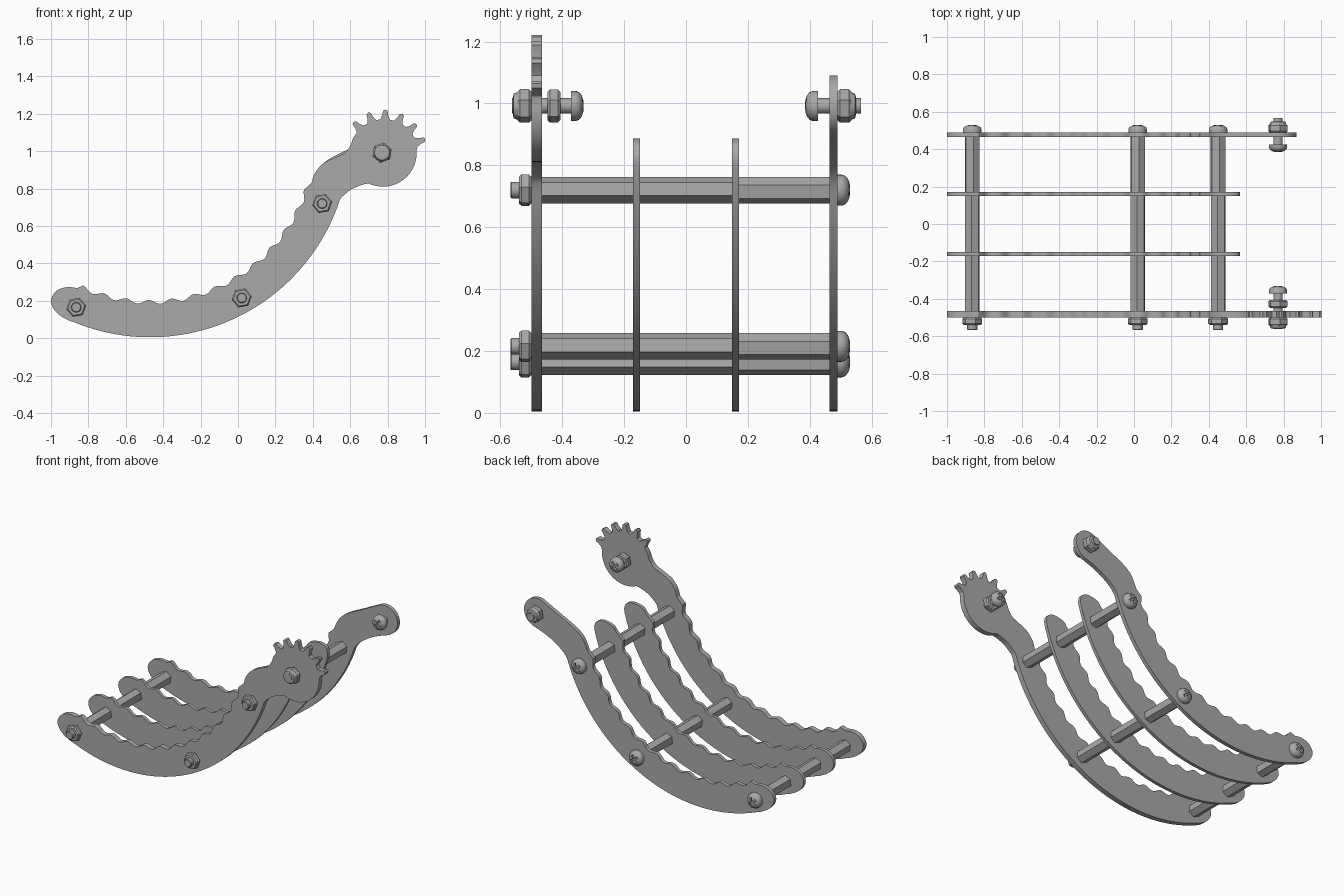
import bpy, bmesh, math
from mathutils import Vector, Matrix

if "Cube" in bpy.data.objects:
    bpy.data.objects.remove(bpy.data.objects["Cube"])

steel = bpy.data.materials.new("grey steel")
steel.use_nodes = True
GREY = (0.4, 0.4, 0.4, 1)
steel.diffuse_color = GREY
steel.node_tree.nodes["Principled BSDF"].inputs["Base Color"].default_value = GREY


def finish(name, bm, angle=30):
    bmesh.ops.recalc_face_normals(bm, faces=bm.faces)
    mesh = bpy.data.meshes.new(name)
    bm.to_mesh(mesh)
    bm.free()
    mesh.materials.append(steel)
    ob = bpy.data.objects.new(name, mesh)
    bpy.context.collection.objects.link(ob)
    bpy.ops.object.select_all(action='DESELECT')
    bpy.context.view_layer.objects.active = ob
    ob.select_set(True)
    bpy.ops.object.shade_smooth_by_angle(angle=math.radians(angle))
    return ob


def spline(points, steps=5):
    """Smooth curve through a few points."""
    p = [Vector(q) for q in points]
    p = [2 * p[0] - p[1]] + p + [2 * p[-1] - p[-2]]
    out = []
    for a, b, c, d in zip(p, p[1:], p[2:], p[3:]):
        for i in range(steps):
            t = i / steps
            out.append(0.5 * (2 * b + (c - a) * t + (2 * a - 5 * b + 4 * c - d) * t ** 2
                              + (3 * b - a - 3 * c + d) * t ** 3))
    return out + [p[-2]]


def polar(cx, cz, r, deg):
    a = math.radians(deg)
    return Vector((cx + r * math.cos(a), cz + r * math.sin(a)))


# Shared curved blade: smooth arc below, scalloped arc above
CX, CZ, OUTER, INNER = -0.47, 1.073, 1.068, 0.88


def belly(end):
    return [polar(CX, CZ, OUTER, -112 + (end + 112) * i / 48) for i in range(49)]


def scallops():
    first, pitch, count, steps = -0.425, 0.139, 12, 10
    pts = []
    for i in range(count * steps, -1, -1):
        a = first + pitch * i / steps
        r = INNER - 0.011 * math.cos(2 * math.pi * i / steps)
        pts.append(Vector((CX + r * math.sin(a), CZ - r * math.cos(a))))
    return pts


def nose():
    return spline([(-0.86, 0.268), (-0.91, 0.273), (-0.96, 0.26), (-0.99, 0.23),
                   (-1.0, 0.195), (-0.985, 0.155), (-0.95, 0.12), (-0.9, 0.093)])


def plate(name, y0, y1, end_angle, end):
    outline = belly(end_angle) + end + scallops() + nose()
    bm = bmesh.new()
    face = bm.faces.new([bm.verts.new((p.x, y0, p.y)) for p in outline])
    side = bmesh.ops.extrude_face_region(bm, geom=[face])["geom"]
    bmesh.ops.translate(bm, vec=(0, y1 - y0, 0),
                        verts=[v for v in side if isinstance(v, bmesh.types.BMVert)])
    return finish(name, bm)


# Toothed disc and shoulder of the front plate
PX, PZ = 0.77, 0.992
gear = spline([(0.555, 0.755), (0.61, 0.798), (0.675, 0.824)])
gear += [polar(0.775, 0.99, 0.18, d) for d in range(-115, 8, 6)]
for k in range(6):
    mid = 19 + 23 * k
    for off, r in ((-8, 0.183), (-4.5, 0.205), (-3, 0.228), (0, 0.234),
                   (3, 0.228), (4.5, 0.205), (8, 0.183)):
        gear.append(polar(0.78, 0.988, r, mid + off))
gear += spline([(0.615, 1.07), (0.6, 1.03), (0.57, 0.99), (0.51, 0.962), (0.45, 0.93),
                (0.41, 0.88), (0.393, 0.83)])
plate("front_toothed_plate", -0.5, -0.465, -18, gear)

# Plain arm end of the back plate
arm = spline([(0.57, 0.775), (0.62, 0.815), (0.7, 0.86), (0.81, 0.9)])
arm += [polar(PX, PZ, 0.098, d) for d in range(-60, 116, 8)]
arm += spline([(0.6, 1.015), (0.5, 0.965), (0.44, 0.92), (0.41, 0.87), (0.393, 0.83)])
plate("back_arm_plate", 0.464, 0.49, -18, arm)

# Short rounded ends of the inner plates
tip = spline([(0.567, 0.83), (0.555, 0.865), (0.52, 0.884), (0.48, 0.884), (0.43, 0.87),
              (0.405, 0.84)])
for name, y in (("inner_plate_front", -0.16), ("inner_plate_back", 0.16)):
    plate(name, y - 0.011, y + 0.011, -14.5, tip)


def turned(name, x, z, profile, sides=24, turn=0.0):
    """Solid along y from (radius, y) rings."""
    bm = bmesh.new()
    rings = []
    for r, y in profile:
        ring = []
        for i in range(sides):
            p = polar(x, z, r, turn + 360 * i / sides)
            ring.append(bm.verts.new((p.x, y, p.y)))
        rings.append(ring)
    for a, b in zip(rings, rings[1:]):
        for i in range(sides):
            j = (i + 1) % sides
            bm.faces.new((a[i], a[j], b[j], b[i]))
    bm.faces.new(rings[0])
    bm.faces.new(rings[-1])
    return finish(name, bm, 25 if sides < 12 else 35)


def nut(name, x, z, y0, y1, r=0.054, turn=10):
    c = 0.008
    turned(name, x, z, [(r - c, y0), (r, y0 + c), (r, y1 - c), (r - c, y1)], 6, turn)


def screw_head(name, x, z, y, direction, r=0.05):
    """Domed head with a cross recess."""
    rings = ((r, 0), (r, 0.015), (r * 0.92, 0.026), (r * 0.7, 0.035), (r * 0.4, 0.04), (0.004, 0.042))
    head = turned(name, x, z, [(a, y + direction * b) for a, b in rings])
    for angle in (35, 125):
        bm = bmesh.new()
        bmesh.ops.create_cube(bm, size=1, matrix=Matrix.Translation((x, y + direction * 0.04, z))
                              @ Matrix.Rotation(math.radians(angle), 4, 'Y')
                              @ Matrix.Diagonal((0.056, 0.03, 0.012, 1)))
        cutter = finish("recess_cutter", bm)
        bpy.context.view_layer.objects.active = head
        mod = head.modifiers.new("recess", 'BOOLEAN')
        mod.operation = 'DIFFERENCE'
        mod.object = cutter
        bpy.ops.object.modifier_apply(modifier=mod.name)
        bpy.data.objects.remove(cutter)


# Three hexagonal spacer rods with bolts through the plates
for label, x, z in (("lower", -0.865, 0.165), ("middle", 0.02, 0.215), ("upper", 0.45, 0.72)):
    for part, y0, y1, turn in (("front", -0.465, -0.171, 36), ("centre", -0.149, 0.149, 36),
                               ("back", 0.171, 0.464, 22)):
        turned(f"{label}_{part}_spacer", x, z, [(0.043, y0), (0.043, y1)], 6, turn)
    nut(f"{label}_nut", x, z, -0.54, -0.5)
    turned(f"{label}_bolt_end", x, z, [(0.023, -0.568), (0.027, -0.564), (0.027, -0.53)])
    screw_head(f"{label}_bolt_head", x, z, 0.489, 1)

# Front pivot bolt: lock nut outside, jam nut and head inside
nut("front_pivot_lock_nut", PX, PZ, -0.545, -0.5, 0.055, 20)
turned("front_pivot_collar", PX, PZ, [(0.03, -0.559), (0.04, -0.557), (0.046, -0.54)])
turned("front_pivot_shank", PX, PZ, [(0.025, -0.562), (0.025, -0.37)])
nut("front_pivot_jam_nut", PX, PZ, -0.448, -0.406, 0.054, 20)
screw_head("front_pivot_head", PX, PZ, -0.372, 1, 0.049)

# Back pivot bolt
nut("back_pivot_nut", PX, PZ, 0.49, 0.535, 0.055, 20)
turned("back_pivot_collar", PX, PZ, [(0.046, 0.53), (0.04, 0.546), (0.03, 0.549)])
turned("back_pivot_shank", PX, PZ, [(0.025, 0.42), (0.025, 0.566)])
screw_head("back_pivot_head", PX, PZ, 0.426, -1, 0.049)
